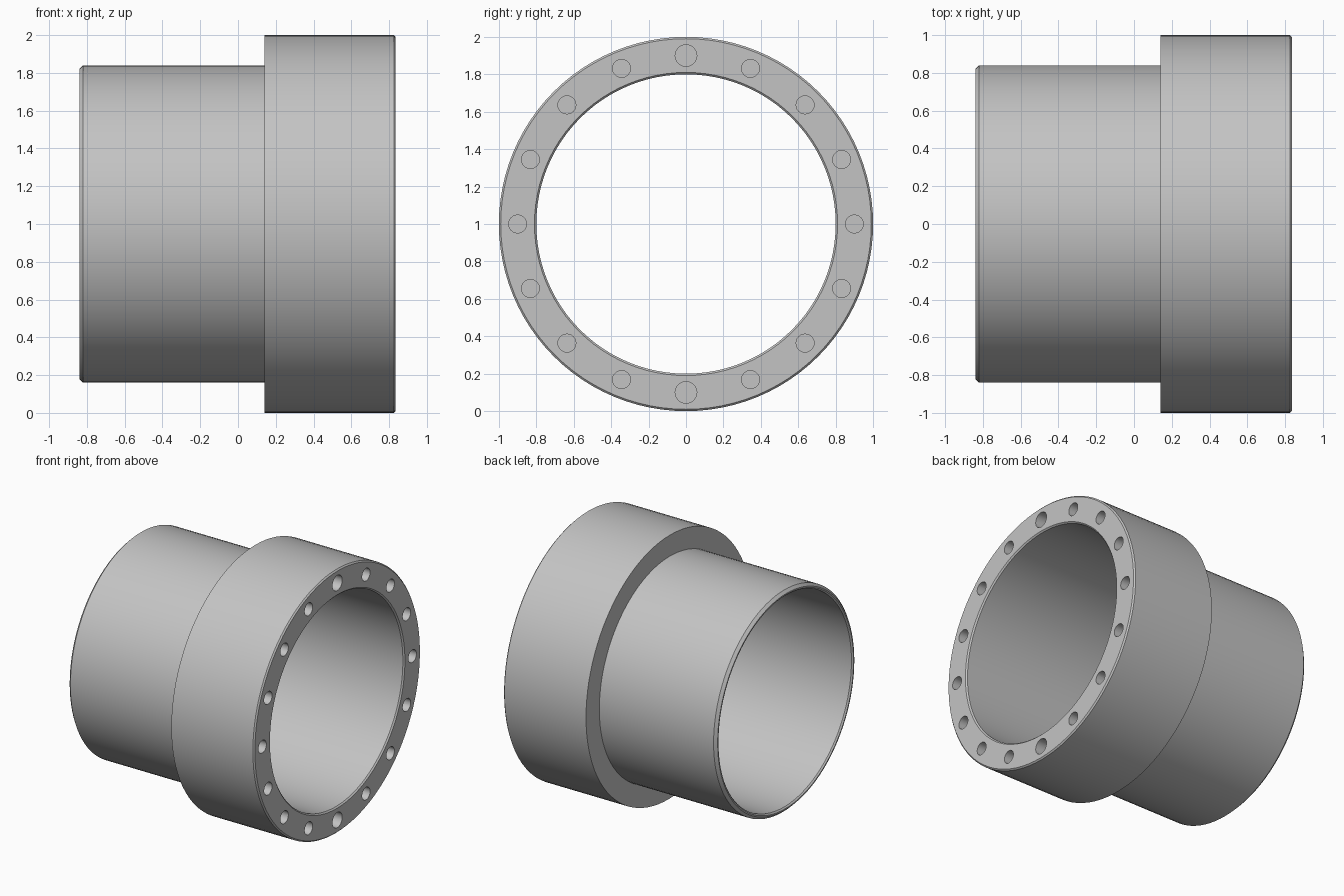
import bpy, bmesh, math
from mathutils import Matrix, Vector

cube = bpy.data.objects.get("Cube")
if cube:
    bpy.data.objects.remove(cube, do_unlink=True)

SEGMENTS = 96
HOLES = 16
FACE_X = 0.835
HOLE_DEPTH = 0.3

metal = bpy.data.materials.new("grey metal")
metal.use_nodes = True
colour = (0.55, 0.55, 0.55, 1)
metal.diffuse_color = colour
metal.node_tree.nodes["Principled BSDF"].inputs["Base Color"].default_value = colour


def make_object(name, bm):
    bmesh.ops.recalc_face_normals(bm, faces=bm.faces)
    mesh = bpy.data.meshes.new(name)
    bm.to_mesh(mesh)
    bm.free()
    mesh.materials.append(metal)
    obj = bpy.data.objects.new(name, mesh)
    bpy.context.collection.objects.link(obj)
    return obj


# Stepped sleeve: closed (x, radius) section turned about the x axis
section = [(-0.84, 0.82), (-0.82, 0.84), (0.14, 0.84), (0.14, 1.0),
           (0.825, 1.0), (FACE_X, 0.99), (FACE_X, 0.81), (0.825, 0.80),
           (-0.83, 0.80), (-0.84, 0.81)]
bm = bmesh.new()
rings = []
for i in range(SEGMENTS):
    turn = Matrix.Rotation(math.tau * i / SEGMENTS, 3, 'X')
    rings.append([bm.verts.new(turn @ Vector((x, 0, r)) + Vector((0, 0, 1)))
                  for x, r in section])
for i, ring in enumerate(rings):
    after = rings[(i + 1) % SEGMENTS]
    for j in range(len(section)):
        k = (j + 1) % len(section)
        bm.faces.new((ring[j], ring[k], after[k], after[j]))
sleeve = make_object("flanged_sleeve", bm)

# Blind bolt holes, with two larger dowel holes at top and bottom
bm = bmesh.new()
for i in range(HOLES):
    angle = math.tau * i / HOLES
    radius = 0.058 if i % (HOLES // 2) == 0 else 0.048
    place = (Matrix.Translation((FACE_X, 0, 1))
             @ Matrix.Rotation(angle, 4, 'X')
             @ Matrix.Translation((0, 0, 0.9))
             @ Matrix.Rotation(math.pi / 2, 4, 'Y'))
    bmesh.ops.create_cone(bm, cap_ends=True, segments=24, radius1=radius,
                          radius2=radius, depth=2 * HOLE_DEPTH, matrix=place)
cutter = make_object("hole_cutter", bm)
cutter.hide_render = True
cutter.hide_set(True)

cut = sleeve.modifiers.new("bolt_holes", 'BOOLEAN')
cut.operation = 'DIFFERENCE'
cut.solver = 'EXACT'
cut.object = cutter

# Bake the holes, then smooth the round walls
bpy.context.view_layer.objects.active = sleeve
sleeve.select_set(True)
bpy.ops.object.modifier_apply(modifier=cut.name)
bpy.data.objects.remove(cutter, do_unlink=True)
bpy.ops.object.shade_smooth_by_angle(angle=math.radians(30))
